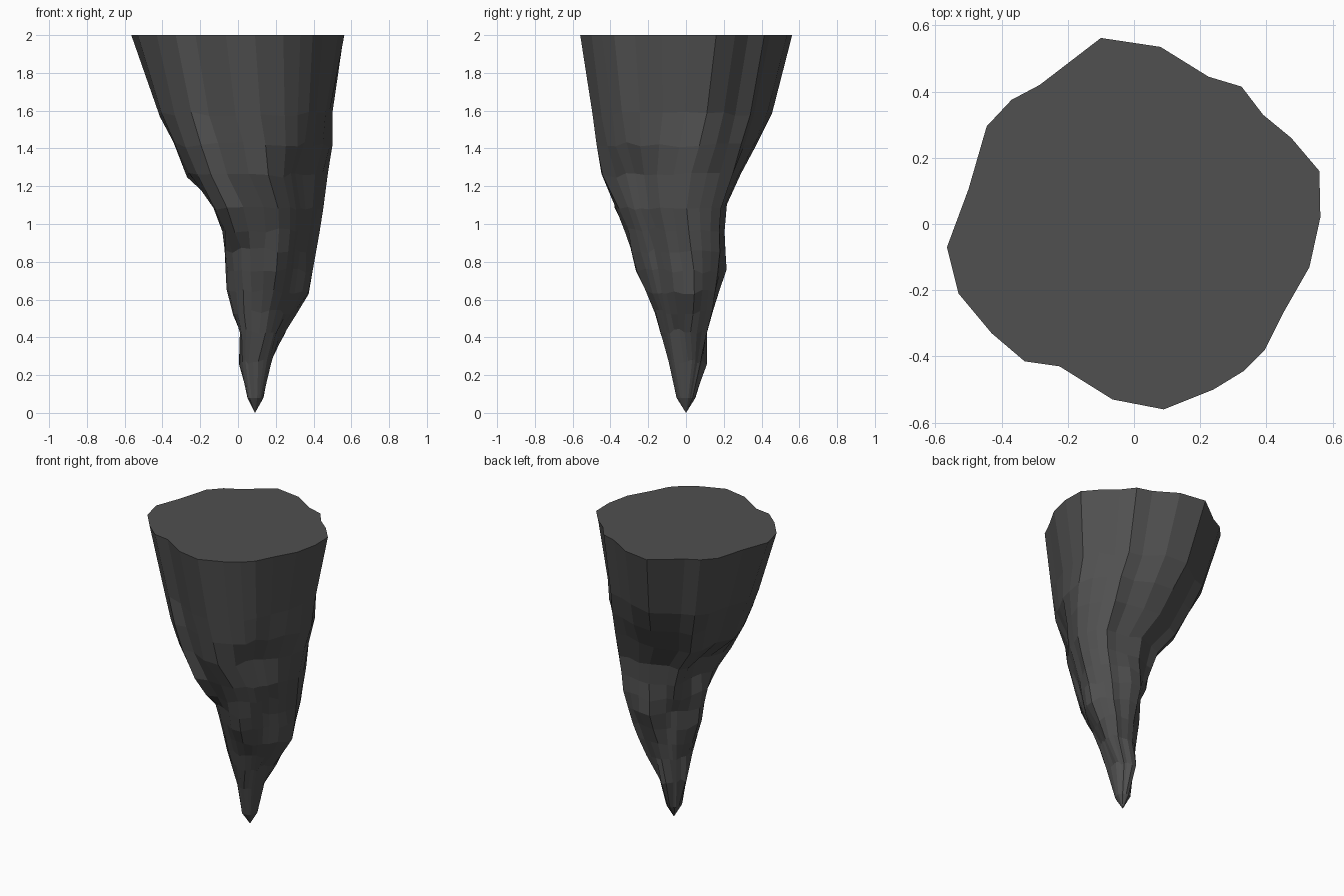
import bpy, bmesh, math, random

if "Cube" in bpy.data.objects:
    bpy.data.objects.remove(bpy.data.objects["Cube"])

random.seed(7)

# Outline of the flat top, anticlockwise
TOP = [(.563, .02), (.56, .16), (.475, .26), (.39, .33), (.325, .415), (.225, .445),
       (.08, .535), (-.10, .562), (-.285, .42), (-.37, .375), (-.445, .295), (-.5, .105),
       (-.565, -.07), (-.53, -.21), (-.43, -.33), (-.33, -.415), (-.225, -.43), (-.065, -.53),
       (.09, -.56), (.24, -.5), (.33, -.445), (.395, -.38), (.45, -.27), (.53, -.13)]

# Silhouette profiles (height, reach) for every 45 degrees, starting at +x
REACH = [
    [(.08, .135), (.33, .19), (.65, .38), (1.08, .45), (1.46, .505), (1.68, .495), (2, .563)],
    [(.08, .11), (.27, .155), (.52, .28), (.85, .37), (1.06, .385), (1.34, .445), (1.58, .47), (2, .523)],
    [(.08, .05), (.26, .11), (.43, .11), (.75, .215), (1.05, .2), (1.22, .27), (1.6, .465), (1.88, .51), (2, .562)],
    [(.08, -.015), (.32, .006), (.68, .043), (.86, .08), (1.12, .18), (1.53, .41), (2, .527)],
    [(.08, -.05), (.27, -.005), (.43, -.01), (.63, .06), (.95, .075), (1.09, .13), (1.26, .27), (1.57, .41), (2, .565)],
    [(.08, -.01), (.29, .016), (.51, .08), (.86, .16), (1.11, .34), (1.4, .42), (2, .537)],
    [(.08, .05), (.33, .105), (.52, .16), (.75, .265), (1, .33), (1.12, .395), (1.28, .455), (1.55, .49), (2, .56)],
    [(.08, .11), (.15, .135), (.38, .19), (.75, .33), (1.08, .41), (1.26, .43), (1.43, .49), (2, .548)],
]
HEIGHTS = [.08, .27, .43, .53, .64, .75, .86, .97, 1.09, 1.26, 1.42, 1.58, 2]
STEP = math.pi / 4
DIRS = [(math.cos(k * STEP), math.sin(k * STEP)) for k in range(8)]


def profile(points, z):
    for (z0, v0), (z1, v1) in zip(points, points[1:]):
        if z <= z1:
            return v0 + (v1 - v0) * max(0, z - z0) / (z1 - z0)
    return points[-1][1]


def section(z):
    """Reach, centre and the eight radii around it at height z."""
    s = [profile(p, z) for p in REACH]
    cx, cy = (s[0] - s[4]) / 2, (s[2] - s[6]) / 2
    return s, cx, cy, [max(.03, v - cx * c - cy * d) for v, (c, d) in zip(s, DIRS)]


def radius(radii, a):
    t = (a / STEP) % 8
    k = int(t) % 8
    return radii[k] + (radii[(k + 1) % 8] - radii[k]) * (t - int(t))


def fit(values, low, high):
    a, b = min(values), max(values)
    return [low + (v - a) * (high - low) / (b - a) for v in values]


ANGLES = [math.atan2(y, x) for x, y in TOP]
TOP_RADII = section(2)[3]
BUMPS = [math.hypot(x, y) / radius(TOP_RADII, a) for (x, y), a in zip(TOP, ANGLES)]


def ring(z):
    """Bumpy cross-section whose reach matches all eight silhouettes."""
    s, cx, cy, target = section(z)
    radii = target[:]
    rough = [b * random.uniform(.985, 1.015) for b in BUMPS]
    for _ in range(8):
        pts = [(radius(radii, a) * b * math.cos(a), radius(radii, a) * b * math.sin(a))
               for a, b in zip(ANGLES, rough)]
        for k, (c, d) in enumerate(DIRS):
            reach = max(x * c + y * d for x, y in pts)
            scaled = radii[k] * (target[k] / reach) ** .6
            radii[k] = min(max(scaled, target[k] * .85), target[k] * 1.15)
    xs = fit([cx + p[0] for p in pts], -s[4], s[0])
    ys = fit([cy + p[1] for p in pts], -s[6], s[2])
    return list(zip(xs, ys))


# Rock spike: rings lofted from the tip up to the flat top
bm = bmesh.new()
tip = bm.verts.new((.09, 0, 0))
rings = []
for z in HEIGHTS:
    pts = TOP if z == 2 else ring(z)
    wobble = .015 if .1 < z < 2 else 0
    rings.append([bm.verts.new((x, y, z + random.uniform(-wobble, wobble))) for x, y in pts])

n = len(TOP)
for i in range(n):
    j = (i + 1) % n
    bm.faces.new((tip, rings[0][j], rings[0][i]))
    for low, high in zip(rings, rings[1:]):
        bm.faces.new((low[i], low[j], high[j], high[i]))
bm.faces.new(rings[-1])
bmesh.ops.recalc_face_normals(bm, faces=bm.faces)

mesh = bpy.data.meshes.new("rock_spike")
bm.to_mesh(mesh)
bm.free()
rock = bpy.data.materials.new("dark grey rock")
rock.diffuse_color = (.08, .08, .08, 1)
rock.use_nodes = True
rock.node_tree.nodes["Principled BSDF"].inputs["Base Color"].default_value = rock.diffuse_color
mesh.materials.append(rock)
bpy.context.collection.objects.link(bpy.data.objects.new("rock_spike", mesh))
